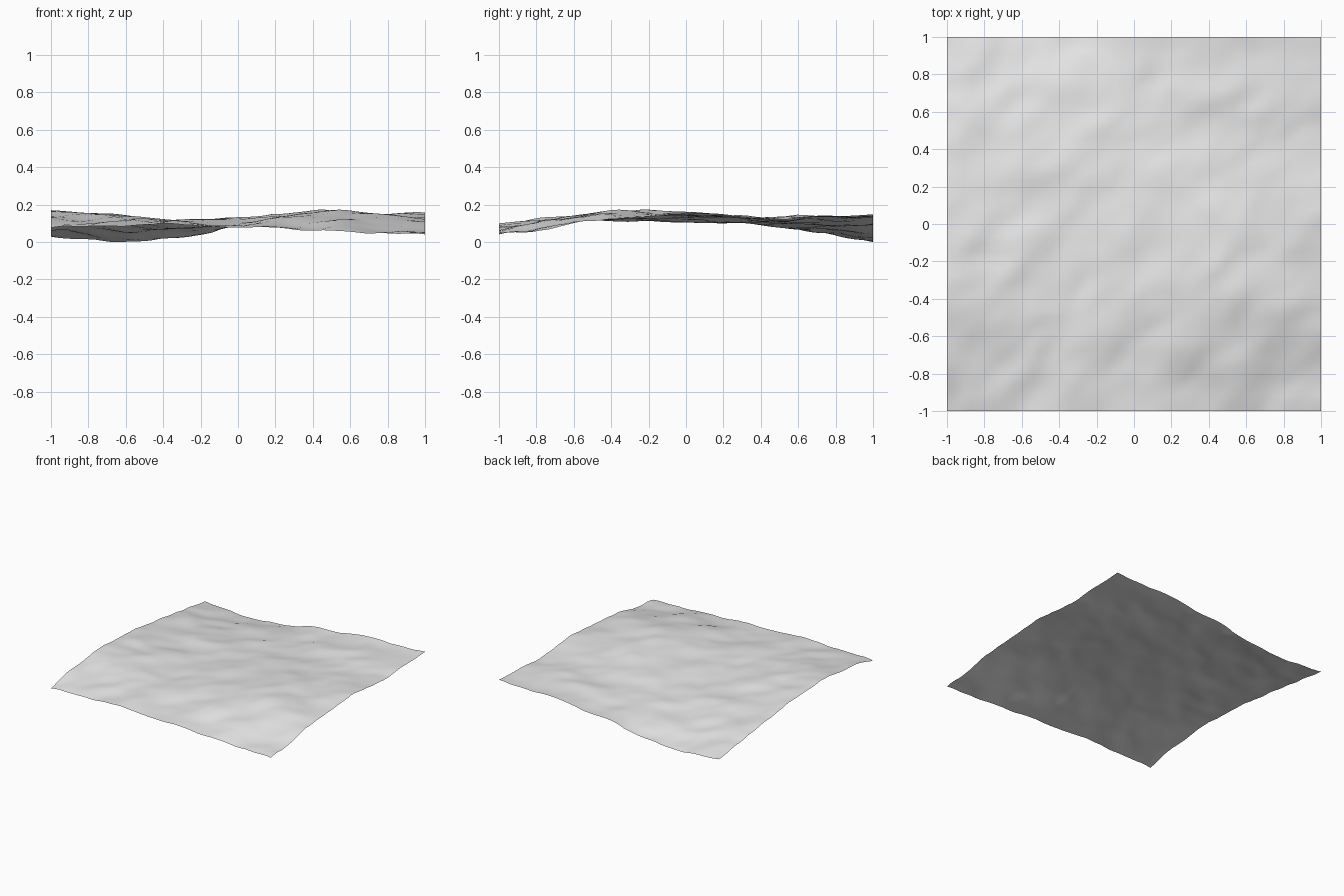
import bpy
import math
from mathutils import Vector, noise

cube = bpy.data.objects.get("Cube")
if cube:
    bpy.data.objects.remove(cube, do_unlink=True)

# Broad rise and fall of the ground, rows from front to back, left column at -x
HILLS = [
    [.085, .100, .080, .060, .030],
    [.165, .130, .120, .155, .110],
    [.155, .120, .125, .155, .150],
    [.095, .085, .100, .130, .135],
    [.035, .010, .080, .140, .137],
]
CELLS = 44


def spline(values, t):
    """Smooth curve through evenly spaced values, t from -1 to 1."""
    pts = [2 * values[0] - values[1], *values, 2 * values[-1] - values[-2]]
    s = (t + 1) / 2 * (len(values) - 1)
    i = min(int(s), len(values) - 2)
    f = s - i
    a, b, c, d = pts[i:i + 4]
    return b + f / 2 * (c - a + f * (2 * a - 5 * b + 4 * c - d + f * (3 * (b - c) + d - a)))


def ripple(x, y):
    """Weathered streaks that run diagonally across the sheet."""
    along, across = (x + y) * math.sqrt(.5), (x - y) * math.sqrt(.5)
    p = Vector((along * 3.2, across * 5.5, 4.7))
    return .019 * noise.noise(p) + .008 * noise.noise(p * 2.1)


# Ground sheet
bpy.ops.mesh.primitive_grid_add(x_subdivisions=CELLS, y_subdivisions=CELLS, size=2)
ground = bpy.context.object
ground.name = "rippled_ground"
verts = ground.data.vertices

for v in verts:
    x, y = v.co.x, v.co.y
    v.co.z = spline([spline(row, x) for row in HILLS], y) + ripple(x, y)
    # Sideways shift makes small ledges; the border stays straight
    shift = noise.noise_vector(Vector((x * 5, y * 5, 1.3))) * .025
    v.co.x += shift.x * min(1, (1 - abs(x)) * 8)
    v.co.y += shift.y * min(1, (1 - abs(y)) * 8)

# Rest the lowest point on the floor
lowest = min(v.co.z for v in verts)
for v in verts:
    v.co.z -= lowest

# Plain stone colour
stone = bpy.data.materials.new("light_grey_stone")
stone.use_nodes = True
colour = (.8, .8, .8, 1)
stone.diffuse_color = colour
stone.node_tree.nodes["Principled BSDF"].inputs["Base Color"].default_value = colour
ground.data.materials.append(stone)
bpy.ops.object.shade_smooth_by_angle()
